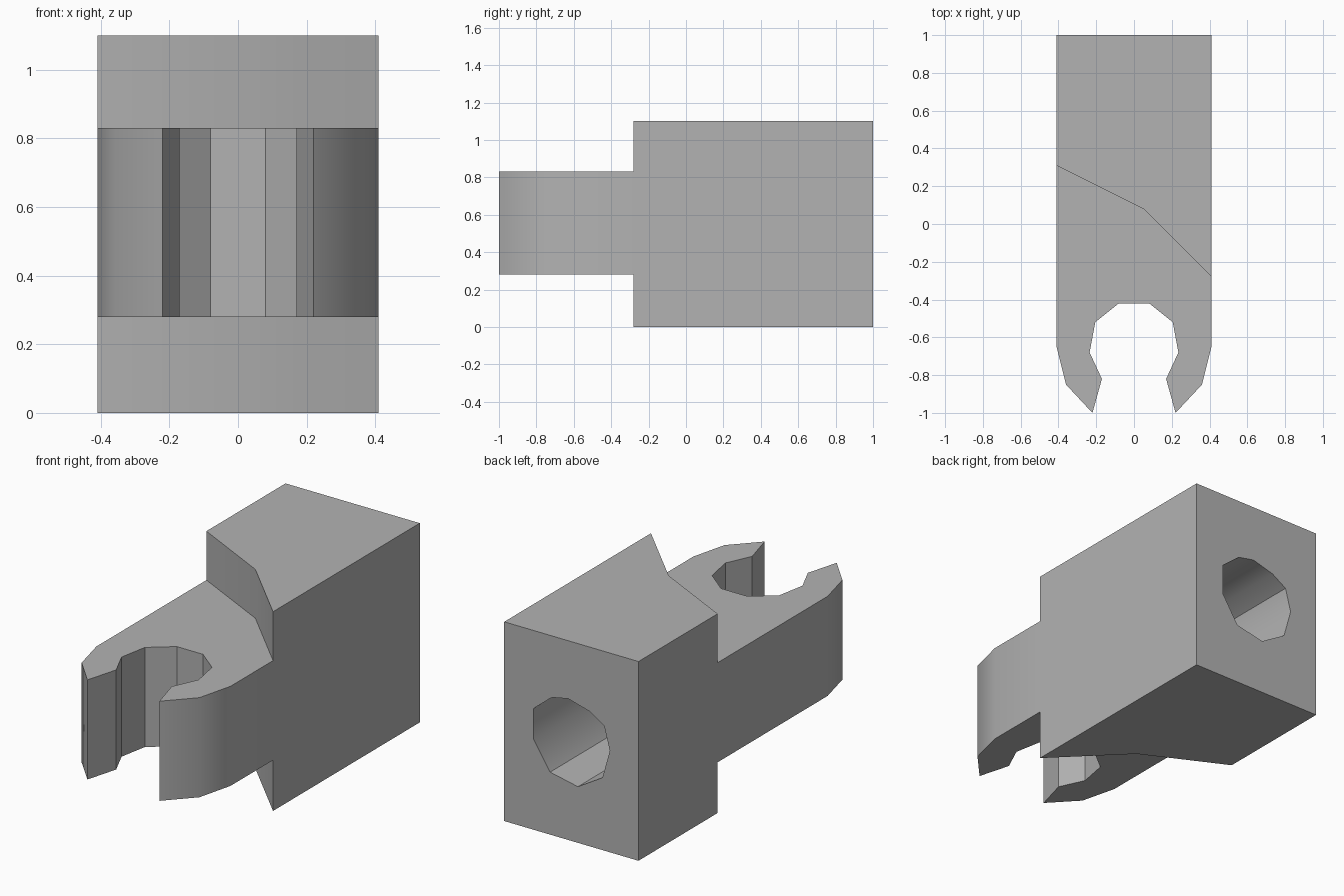
import bpy
import bmesh
import math
from mathutils import Vector

cube = bpy.data.objects.get("Cube")
if cube:
    bpy.data.objects.remove(cube, do_unlink=True)

grey = bpy.data.materials.new("light_grey")
grey.use_nodes = True
colour = (0.45, 0.45, 0.45, 1)
grey.diffuse_color = colour
grey.node_tree.nodes["Principled BSDF"].inputs["Base Color"].default_value = colour


def prism(name, outline, start, end, along_y=False):
    """Extrude a closed outline along z, or along y when asked."""
    def place(p, depth):
        return Vector((p[0], depth, p[1])) if along_y else Vector((p[0], p[1], depth))
    bm = bmesh.new()
    face = bm.faces.new([bm.verts.new(place(p, start)) for p in outline])
    out = bmesh.ops.extrude_face_region(bm, geom=[face])
    moved = [v for v in out["geom"] if isinstance(v, bmesh.types.BMVert)]
    shift = place((0, 0), end - start)
    bmesh.ops.translate(bm, verts=moved, vec=shift)
    bmesh.ops.recalc_face_normals(bm, faces=bm.faces)
    mesh = bpy.data.meshes.new(name)
    bm.to_mesh(mesh)
    bm.free()
    mesh.materials.append(grey)
    obj = bpy.data.objects.new(name, mesh)
    bpy.context.collection.objects.link(obj)
    return obj


def cut(target, cutter):
    cutter.hide_render = True
    mod = target.modifiers.new("cut", "BOOLEAN")
    mod.operation = "DIFFERENCE"
    mod.solver = "EXACT"
    mod.object = cutter
    bpy.context.view_layer.objects.active = target
    bpy.ops.object.modifier_apply(modifier=mod.name)
    bpy.data.objects.remove(cutter, do_unlink=True)


# Body with open clip jaws, mirrored from one half of the outline
half = [(0.41, 1), (0.41, -0.65), (0.36, -0.85), (0.22, -1),
        (0.17, -0.82), (0.235, -0.68), (0.205, -0.52), (0.08, -0.42)]
outline = half + [(-x, y) for x, y in reversed(half)]
body = prism("clip_block", outline, 0, 1.1)

# Angled steps above and below the clip
step = [(-0.51, 0.36), (0.05, 0.08), (0.51, -0.38), (0.51, -1.2), (-0.51, -1.2)]
for low, high in ((0.83, 1.3), (-0.2, 0.28)):
    cut(body, prism("step_cutter", step, low, high))

# Faceted blind bore in the back
bore = [(0.23, 0.67), (0.12, 0.76), (0.02, 0.78), (-0.11, 0.745), (-0.2, 0.69),
        (-0.235, 0.56), (-0.19, 0.4), (-0.04, 0.31), (0.13, 0.345), (0.23, 0.5)]
cut(body, prism("bore_cutter", bore, 0.0, 1.2, along_y=True))

bpy.ops.object.select_all(action="DESELECT")
body.select_set(True)
bpy.context.view_layer.objects.active = body
bpy.ops.object.shade_smooth_by_angle(angle=math.radians(35))
